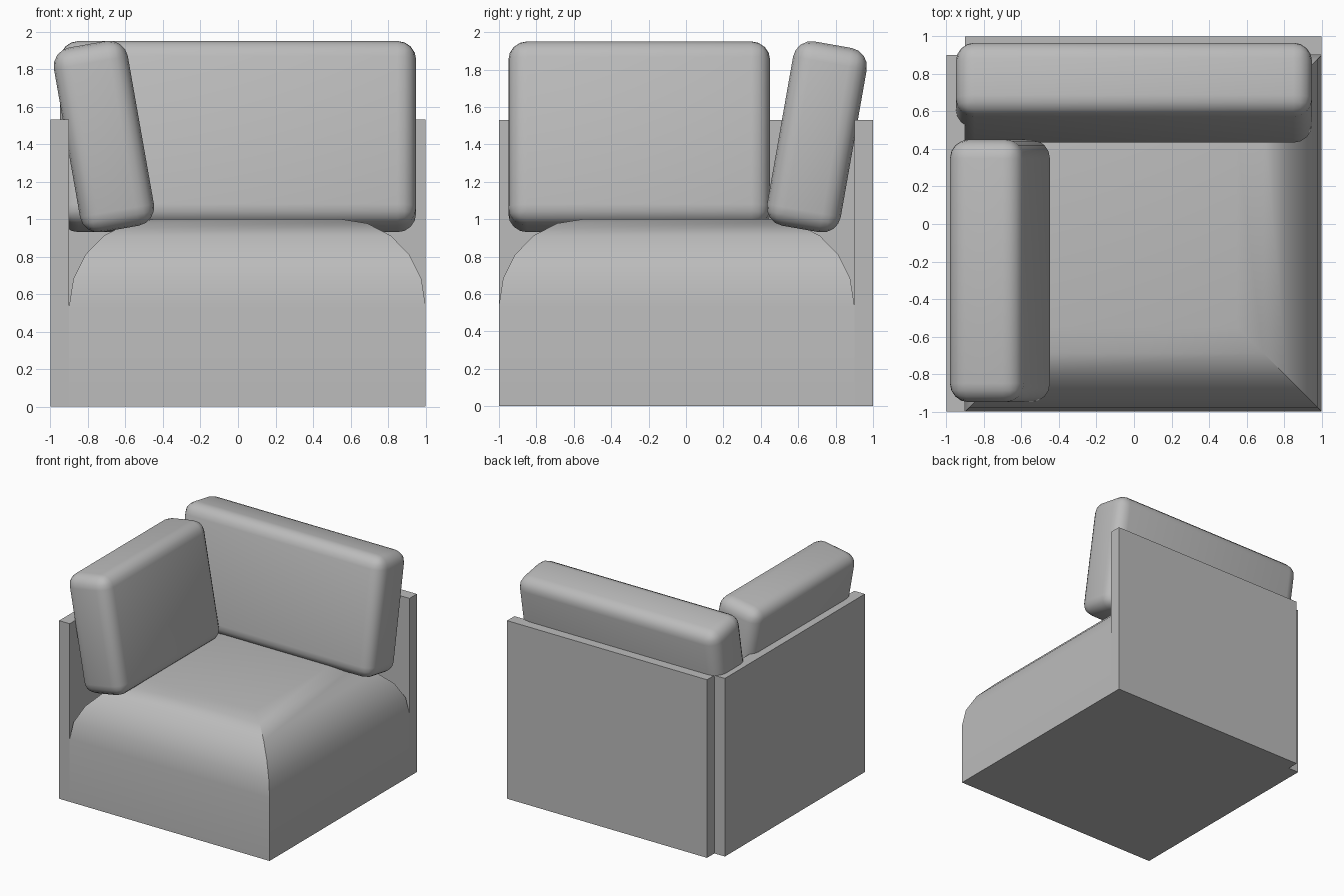
import bpy, bmesh
from math import radians, sin, cos, pi

cube = bpy.data.objects.get("Cube")
if cube:
    bpy.data.objects.remove(cube, do_unlink=True)

fabric = bpy.data.materials.new("grey fabric")
fabric.use_nodes = True
GREY = (0.5, 0.5, 0.5, 1)
fabric.diffuse_color = GREY
fabric.node_tree.nodes["Principled BSDF"].inputs["Base Color"].default_value = GREY


def add_object(name, bm, smooth=False):
    bmesh.ops.recalc_face_normals(bm, faces=bm.faces)
    mesh = bpy.data.meshes.new(name)
    bm.to_mesh(mesh)
    bm.free()
    mesh.materials.append(fabric)
    obj = bpy.data.objects.new(name, mesh)
    bpy.context.collection.objects.link(obj)
    if smooth:
        bpy.ops.object.select_all(action='DESELECT')
        obj.select_set(True)
        bpy.context.view_layer.objects.active = obj
        bpy.ops.object.shade_smooth_by_angle(angle=radians(30))
    return obj


def box(size):
    bm = bmesh.new()
    bmesh.ops.create_cube(bm, size=1)
    bmesh.ops.scale(bm, vec=size, verts=bm.verts)
    return bm


def panel(name, size, centre):
    add_object(name, box(size)).location = centre


def cushion(name, size, centre, tilt):
    bm = box(size)
    bmesh.ops.bevel(bm, geom=bm.edges[:], offset=0.1, segments=4,
                    profile=0.5, affect='EDGES')
    obj = add_object(name, bm, smooth=True)
    obj.location = centre
    obj.rotation_euler = [radians(a) for a in tilt]


# Seat block: square rings following an elliptical shoulder, mitred at corners
HALF, SHOULDER, RISE, INSET, STEPS = 0.95, 0.54, 0.46, 0.45, 5
levels = [(HALF, 0)]
for i in range(STEPS + 1):
    a = pi / 2 * i / STEPS
    levels.append((HALF - INSET * (1 - cos(a)), SHOULDER + RISE * sin(a)))
bm = bmesh.new()
rings = [[bm.verts.new((sx * h, sy * h, z))
          for sx, sy in ((-1, -1), (1, -1), (1, 1), (-1, 1))] for h, z in levels]
for low, high in zip(rings, rings[1:]):
    for i in range(4):
        j = (i + 1) % 4
        bm.faces.new((low[i], low[j], high[j], high[i]))
bm.faces.new(rings[0])
bm.faces.new(rings[-1])
add_object("seat", bm, smooth=True).location = (0.05, -0.05, 0)

# Upright panels, leaving a notch at the outer corner
panel("right_arm_panel", (0.1, 1.9, 1.53), (-0.95, -0.05, 0.765))
panel("back_panel", (1.9, 0.1, 1.53), (0.05, 0.95, 0.765))

# Loose cushions leaning on the panels
cushion("arm_cushion", (0.4, 1.4, 1.0), (-0.715, -0.25, 1.44), (0, -10, 0))
cushion("back_cushion", (1.9, 0.4, 1.0), (0, 0.7, 1.44), (-10, 0, 0))
